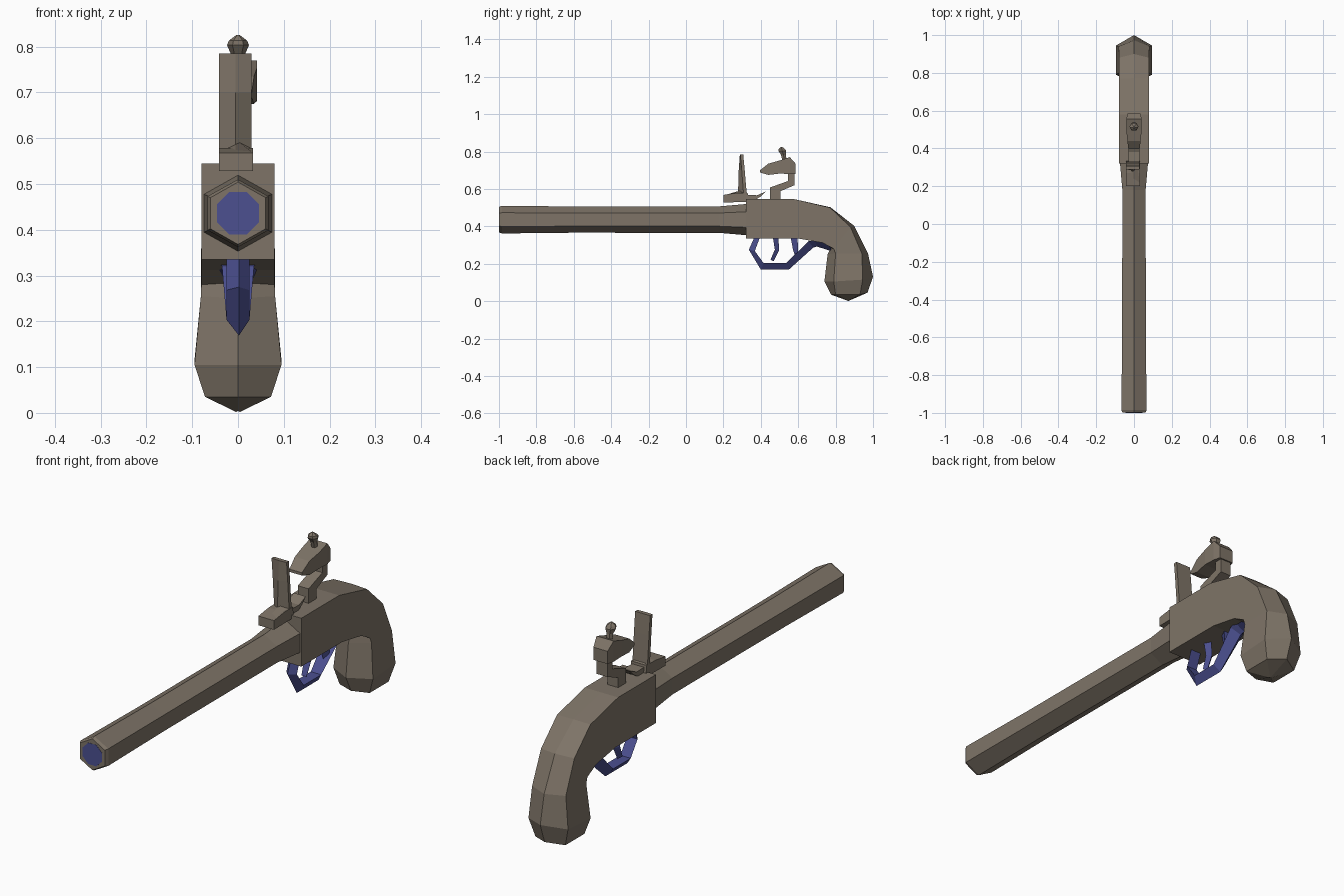
import bpy, bmesh, math


def material(name, rgb):
    m = bpy.data.materials.new(name)
    m.diffuse_color = (*rgb, 1)
    return m


BROWN = material("grey_brown", (0.21, 0.175, 0.137))
BLUE = material("dark_blue", (0.072, 0.08, 0.28))


def loft(name, rings, mat):
    """Skin a list of equal-length point rings and cap both ends."""
    bm = bmesh.new()
    loops = [[bm.verts.new(p) for p in r] for r in rings]
    n = len(loops[0])
    for a, b in zip(loops, loops[1:]):
        for i in range(n):
            j = (i + 1) % n
            bm.faces.new((a[i], a[j], b[j], b[i]))
    bm.faces.new(loops[0][::-1])
    bm.faces.new(loops[-1])
    bmesh.ops.remove_doubles(bm, verts=bm.verts, dist=0.0005)
    bmesh.ops.recalc_face_normals(bm, faces=bm.faces)
    me = bpy.data.meshes.new(name)
    bm.to_mesh(me)
    bm.free()
    me.materials.append(mat)
    ob = bpy.data.objects.new(name, me)
    bpy.context.collection.objects.link(ob)
    return ob


def extrude(name, profile, x0, x1, mat):
    """Side profile (y, z) extruded across x."""
    return loft(name, [[(x, y, z) for y, z in profile] for x in (x0, x1)], mat)


def y_ring(y, r, zc, n, phase=0.0, sx=1.0):
    return [(sx * r * math.sin(phase + math.tau * i / n), y,
             zc + r * math.cos(phase + math.tau * i / n)) for i in range(n)]


# Hexagonal barrel, slightly waisted, flaring at the breech
loft("barrel", [y_ring(y, r, 0.436, 6, sx=s) for y, r, s in (
    (-0.999, 0.068, 1.02), (-0.985, 0.074, 1.04), (-0.6, 0.07, 1.04),
    (0.18, 0.071, 1.0), (0.33, 0.084, 1.03))], BROWN)

# Bore
loft("bore", [y_ring(y, 0.05, 0.436, 8, math.pi / 8) for y in (-1.0, -0.994)], BLUE)

# Stock and grip: front ridge, front corner, back corner, back ridge, half width
stock = [
    ((0.32, 0.335), (0.32, 0.335), (0.32, 0.545), (0.32, 0.545), 0.08),
    ((0.60, 0.335), (0.60, 0.335), (0.58, 0.545), (0.58, 0.545), 0.08),
    ((0.73, 0.312), (0.73, 0.312), (0.77, 0.50), (0.772, 0.502), 0.08),
    ((0.775, 0.285), (0.79, 0.28), (0.88, 0.395), (0.90, 0.402), 0.08),
    ((0.757, 0.25), (0.80, 0.255), (0.94, 0.255), (0.973, 0.255), 0.081),
    ((0.74, 0.105), (0.79, 0.105), (0.945, 0.115), (1.0, 0.13), 0.095),
    ((0.775, 0.035), (0.80, 0.035), (0.93, 0.035), (0.97, 0.045), 0.072),
    ((0.865, 0.004), (0.865, 0.002), (0.87, 0.002), (0.87, 0.004), 0.004),
]
loft("stock", [[(0, *F), (w, *f), (w, *b), (0, *B), (-w, *b), (-w, *f)]
               for F, f, b, B, w in stock], BROWN)

# Pan block and its spring tail
extrude("pan", [(0.20, 0.528), (0.20, 0.568), (0.27, 0.578), (0.33, 0.578),
                (0.335, 0.53)], -0.042, 0.033, BROWN)
loft("pan_ridge", [[(-0.042, 0.21, 0.568), (0.033, 0.21, 0.568), (-0.005, 0.23, 0.57)],
                   [(-0.042, 0.33, 0.577), (0.033, 0.33, 0.577), (-0.005, 0.31, 0.597)]], BROWN)
extrude("pan_spring", [(0.32, 0.568), (0.38, 0.566), (0.425, 0.586), (0.40, 0.56),
                       (0.37, 0.542), (0.32, 0.542)], -0.03, 0.028, BROWN)

# Upright striking plate with a forward ridge
loft("striking_plate", [[(-0.042, b, z), (0.03, b, z), (0.03, f, z), (-0.005, r, z),
                         (-0.042, f, z)] for z, b, f, r in (
    (0.57, 0.325, 0.308, 0.278), (0.70, 0.314, 0.298, 0.282),
    (0.785, 0.306, 0.29, 0.288))], BROWN)

# Cocking hammer: bent arm and tapered jaw
extrude("hammer_arm", [(0.45, 0.54), (0.45, 0.608), (0.545, 0.642), (0.545, 0.69),
                       (0.58, 0.69), (0.58, 0.62), (0.505, 0.588), (0.505, 0.54)],
        -0.028, 0.024, BROWN)
loft("hammer_jaw", [[(-w, y, lo), (w, y, lo), (w, y, hi), (-w, y, hi)]
                    for y, lo, hi, w in (
    (0.396, 0.688, 0.70, 0.03), (0.44, 0.675, 0.735, 0.035),
    (0.50, 0.682, 0.752, 0.041), (0.555, 0.68, 0.77, 0.041),
    (0.586, 0.68, 0.735, 0.034))], BROWN)

# Clamp screw on the jaw
loft("jaw_screw", [[(r * math.cos(math.tau * i / 6), y + r * math.sin(math.tau * i / 6), z)
                    for i in range(6)] for y, z, r in (
    (0.527, 0.75, 0.013), (0.521, 0.782, 0.015), (0.515, 0.803, 0.024),
    (0.512, 0.813, 0.02), (0.511, 0.825, 0.004))], BROWN)


def vee_strap(name, path, mat):
    """Strap with V section: path of (inner y,z), (outer y,z), half width."""
    loft(name, [[(-w, *i), (w, *i), (0.002, *o)] for i, o, w in path], mat)


# Trigger guard with its rear tail, inner spur and trigger
vee_strap("trigger_guard", [
    ((0.395, 0.34), (0.365, 0.34), 0.025), ((0.368, 0.268), (0.336, 0.275), 0.025),
    ((0.415, 0.203), (0.40, 0.169), 0.025), ((0.535, 0.203), (0.55, 0.169), 0.025),
    ((0.655, 0.32), (0.68, 0.286), 0.035), ((0.69, 0.328), (0.70, 0.292), 0.043),
    ((0.775, 0.295), (0.775, 0.268), 0.04)], BLUE)
vee_strap("guard_spur", [
    ((0.595, 0.34), (0.56, 0.34), 0.02), ((0.60, 0.285), (0.572, 0.275), 0.02),
    ((0.60, 0.255), (0.582, 0.245), 0.016)], BLUE)
vee_strap("trigger", [
    ((0.465, 0.34), (0.495, 0.34), 0.018), ((0.475, 0.275), (0.497, 0.27), 0.016),
    ((0.452, 0.222), (0.468, 0.213), 0.012)], BLUE)
